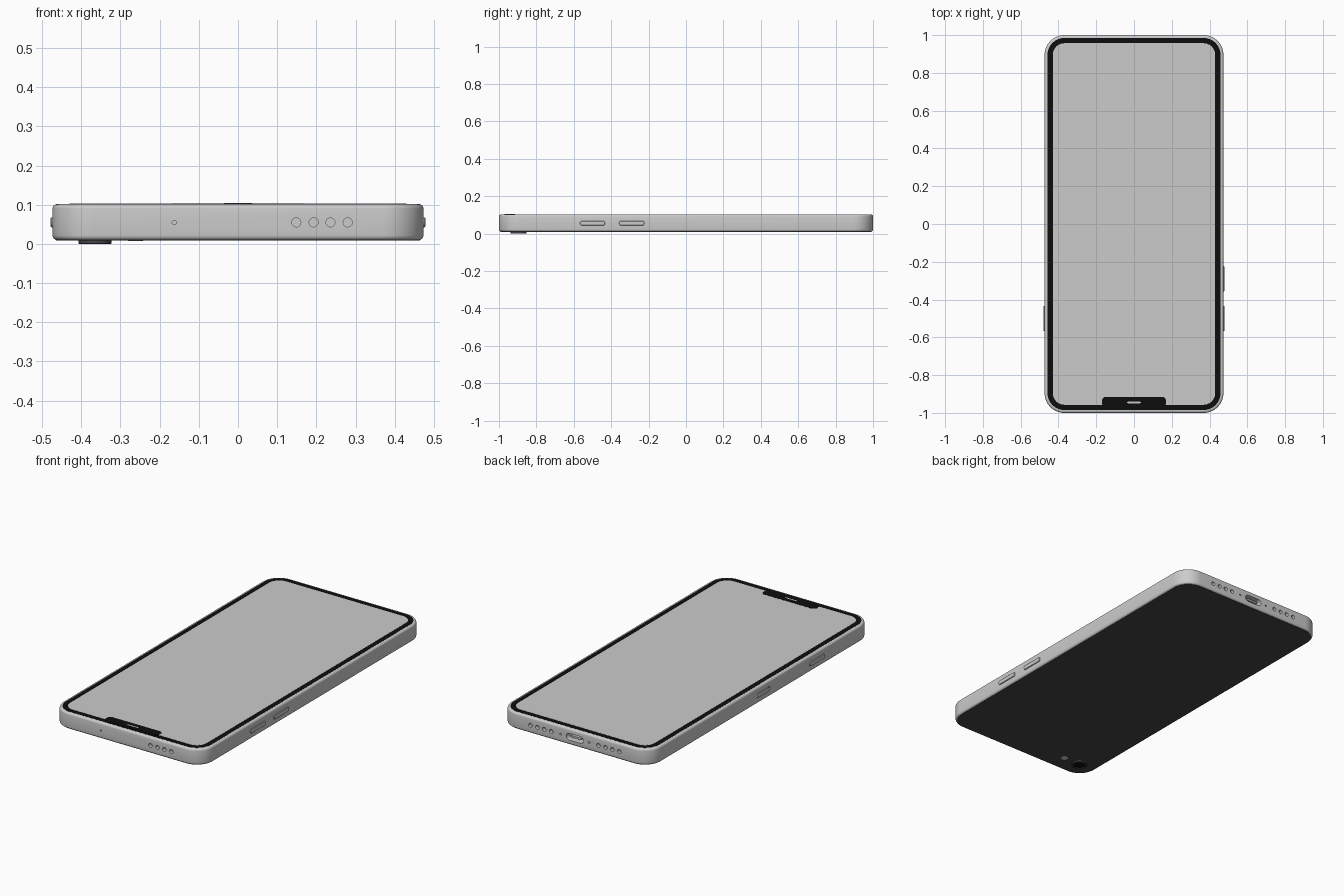
import bpy, bmesh, math
from mathutils import Matrix, Vector

if "Cube" in bpy.data.objects:
    bpy.data.objects.remove(bpy.data.objects["Cube"])

W, L = 0.4735, 1.0          # half width and half length
Z0, Z1, ZM = 0.01, 0.102, 0.055


def paint(ob, name, rgb):
    m = bpy.data.materials.get(name) or bpy.data.materials.new(name)
    m.diffuse_color = (*rgb, 1)
    m.use_nodes = True
    m.node_tree.nodes["Principled BSDF"].inputs["Base Color"].default_value = m.diffuse_color
    ob.data.materials.append(m)


def outline(hx, hy, r, seg):
    pts = []
    for k, (sx, sy) in enumerate(((1, 1), (-1, 1), (-1, -1), (1, -1))):
        for i in range(seg + 1):
            a = math.pi / 2 * (k + i / seg)
            pts.append((sx * (hx - r) + r * math.cos(a), sy * (hy - r) + r * math.sin(a)))
    return pts


def add_slab(bm, hx, hy, r, layers, mat, seg=8):
    """Rounded slab stacked from (inset, z) layers."""
    rings = []
    for inset, z in layers:
        rings.append([bm.verts.new(mat @ Vector((x, y, z)))
                      for x, y in outline(hx - inset, hy - inset, max(r - inset, 0.0004), seg)])
    n = len(rings[0])
    bm.faces.new(rings[0][::-1])
    bm.faces.new(rings[-1])
    for a, b in zip(rings, rings[1:]):
        for i in range(n):
            j = (i + 1) % n
            bm.faces.new((a[i], a[j], b[j], b[i]))


def finish(bm, name):
    bmesh.ops.remove_doubles(bm, verts=bm.verts, dist=1e-6)
    bmesh.ops.recalc_face_normals(bm, faces=bm.faces)
    me = bpy.data.meshes.new(name)
    bm.to_mesh(me)
    bm.free()
    ob = bpy.data.objects.new(name, me)
    bpy.context.collection.objects.link(ob)
    return ob


def smooth(ob):
    bpy.ops.object.select_all(action='DESELECT')
    ob.select_set(True)
    bpy.context.view_layer.objects.active = ob
    bpy.ops.object.shade_smooth_by_angle(angle=math.radians(35))


def slab(name, hx, hy, r, layers, mat=Matrix(), seg=8):
    bm = bmesh.new()
    add_slab(bm, hx, hy, r, layers, mat, seg)
    ob = finish(bm, name)
    smooth(ob)
    return ob


def on_end(x, y):            # local xy lies in the world xz plane
    return Matrix.Translation((x, y, ZM)) @ Matrix.Rotation(math.pi / 2, 4, 'X')


def on_side(x, y):           # local xy lies in the world yz plane
    return Matrix.Translation((x, y, ZM)) @ Matrix(
        ((0, 0, 1, 0), (1, 0, 0, 0), (0, 1, 0, 0), (0, 0, 0, 1)))


# body shell with softly rounded rims
B = 0.012
arc = [(B * (1 - math.sin(t)), B * (1 - math.cos(t)))
       for t in (math.pi / 2 * i / 4 for i in range(5))]
layers = [(i, Z0 + h) for i, h in arc] + [(i, Z1 - h) for i, h in reversed(arc)]
body = slab("body", W, L, 0.105, layers, seg=14)

# speaker holes, microphones, charging port and tray slot
bm = bmesh.new()
hole = [(0, -0.02), (0, 0.02)]
speaker = (0.149, 0.193, 0.236, 0.28)
for x in speaker:
    for px, py in ((x, -L), (x, L), (-x, L)):
        add_slab(bm, 0.0115, 0.0115, 0.0114, hole, on_end(px, py), 4)
for px, py in ((-0.163, -L), (0.09, L), (-0.09, L)):
    add_slab(bm, 0.0055, 0.0055, 0.0054, hole, on_end(px, py), 3)
add_slab(bm, 0.054, 0.019, 0.0188, [(0, -0.07), (0, 0.07)], on_end(0, L), 6)
add_slab(bm, 0.06, 0.013, 0.0128, [(0, -0.008), (0, 0.008)], on_side(-W, -0.02), 4)
cutter = finish(bm, "hole_cutter")
cutter.hide_render = True
mod = body.modifiers.new("holes", 'BOOLEAN')
mod.operation, mod.solver, mod.object = 'DIFFERENCE', 'EXACT', cutter
bpy.context.view_layer.objects.active = body
bpy.ops.object.modifier_apply(modifier=mod.name)
bpy.data.objects.remove(cutter)
smooth(body)

# port tongue and card tray
slab("port_tongue", 0.036, 0.005, 0.003, [(0, -0.03), (0, 0.03)], on_end(0, L - 0.04), 3)
slab("card_tray", 0.0575, 0.0105, 0.0104, [(0, -0.006), (0, 0.006)], on_side(-W + 0.006, -0.02), 4)

# side buttons
for name, x, y in (("volume_button_a", W, -0.5), ("volume_button_b", W, -0.29),
                   ("power_button", -W, -0.5)):
    slab(name, 0.067, 0.0125, 0.01,
         [(0.002, -0.005), (0, -0.003), (0, 0.003), (0.002, 0.005)], on_side(x, y), 4)

# front glass: black border, display, notch and earpiece
black = (0.004, 0.004, 0.004)
border = slab("display_border", 0.458, 0.985, 0.09, [(0, Z1 - 0.004), (0, Z1 + 0.0004)], seg=12)
paint(border, "black", black)
slab("display", 0.43, 0.957, 0.062, [(0, Z1 - 0.002), (0, Z1 + 0.001)], seg=12)
notch = slab("notch", 0.169, 0.028, 0.02, [(0, Z1 - 0.001), (0, Z1 + 0.0016)],
             Matrix.Translation((0, -0.943, 0)))
paint(notch, "black", black)
slab("earpiece", 0.036, 0.004, 0.0038, [(0, Z1), (0, Z1 + 0.002)],
     Matrix.Translation((0, -0.945, 0)), 4)

# dark back panel
back = slab("back_panel", W - 0.009, L - 0.009, 0.096, [(0, Z0 - 0.0008), (0, Z0 + 0.003)], seg=12)
paint(back, "dark_grey", (0.06, 0.06, 0.06))

# rear camera ring, lens and flash
cam = Matrix.Translation((-0.365, -0.895, 0))
bm = bmesh.new()
N = 32
prof = [(0.042, Z0), (0.042, 0.0015), (0.0405, 0), (0.034, 0), (0.032, 0.003), (0.032, Z0)]
rings = [[bm.verts.new(cam @ Vector((r * math.cos(t), r * math.sin(t), z)))
          for t in (math.tau * i / N for i in range(N))] for r, z in prof]
for a, b in zip(rings, rings[1:] + rings[:1]):
    for i in range(N):
        j = (i + 1) % N
        bm.faces.new((a[i], a[j], b[j], b[i]))
ring = finish(bm, "camera_ring")
smooth(ring)
paint(ring, "dark_grey", (0.06, 0.06, 0.06))
lens = slab("camera_lens", 0.0325, 0.0325, 0.0324, [(0, 0.003), (0, Z0)], cam)
paint(lens, "black", black)
slab("flash", 0.019, 0.019, 0.0189, [(0, Z0 - 0.002), (0, Z0 + 0.002)],
     Matrix.Translation((-0.262, -0.895, 0)))
